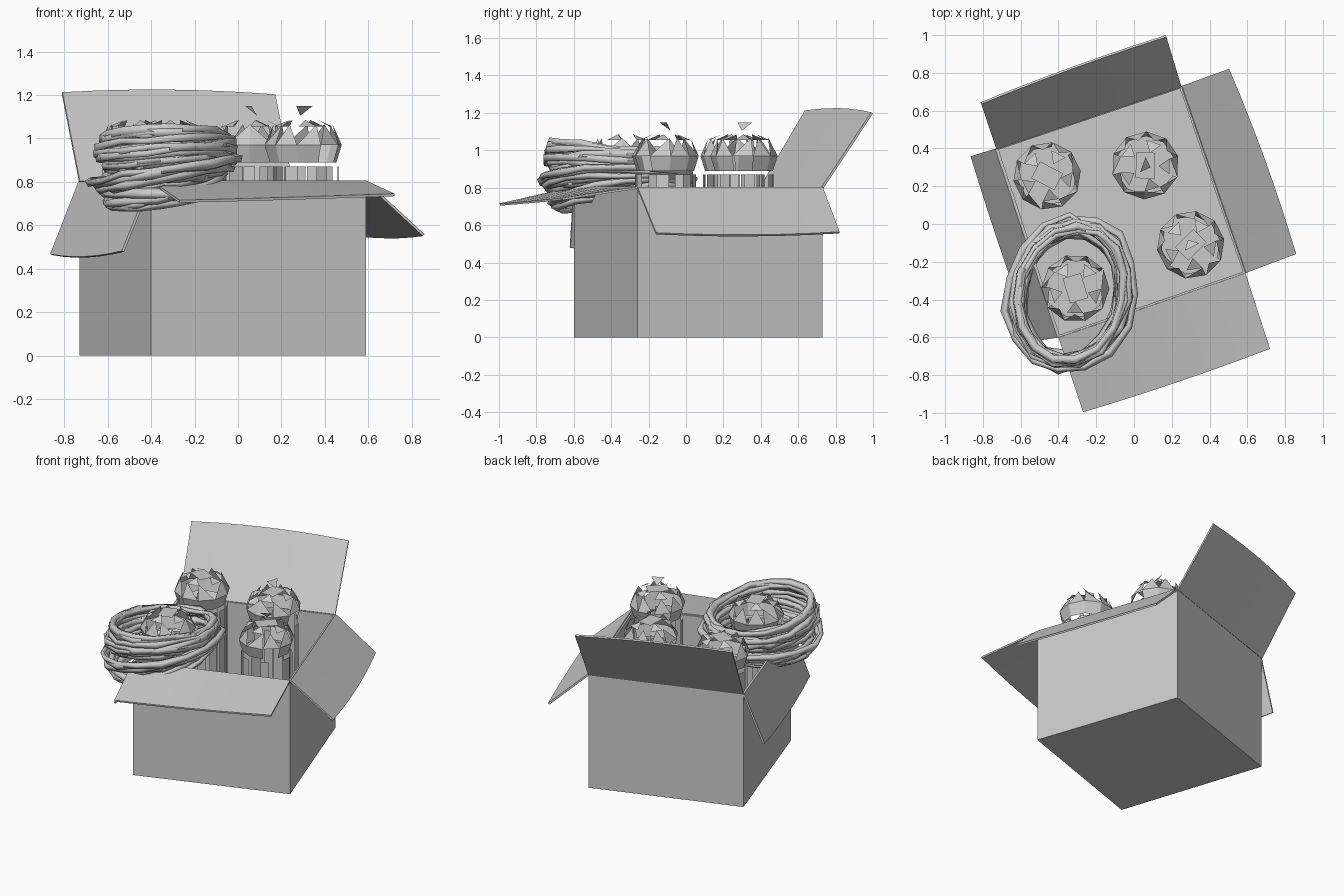
import bpy, bmesh, math, random
from mathutils import Vector

if "Cube" in bpy.data.objects:
    bpy.data.objects.remove(bpy.data.objects["Cube"])

random.seed(7)


def make(name, verts, faces, thick=0.0, offset=-1):
    me = bpy.data.meshes.new(name)
    me.from_pydata([tuple(v) for v in verts], [], faces)
    bm = bmesh.new()
    bm.from_mesh(me)
    bmesh.ops.recalc_face_normals(bm, faces=bm.faces)
    bm.to_mesh(me)
    bm.free()
    ob = bpy.data.objects.new(name, me)
    bpy.context.collection.objects.link(ob)
    if thick:
        m = ob.modifiers.new("thickness", 'SOLIDIFY')
        m.thickness, m.offset = thick, offset
    return ob


# open carton, turned about 19 degrees
H = 0.8
corners = {"fl": (-0.40, -0.60), "fr": (0.59, -0.26), "br": (0.25, 0.73), "bl": (-0.73, 0.40)}
c = list(corners.values())
make("carton_floor", [(x, y, 0) for x, y in c] + [(x, y, 0.015) for x, y in c],
     [(3, 2, 1, 0), (4, 5, 6, 7)] + [(i, (i + 1) % 4, (i + 1) % 4 + 4, i + 4) for i in range(4)])
mid = Vector((-0.07, 0.065))
inner = [mid + (Vector(p) - mid) * 0.98 for p in c]
rings = [[(x, y, 0.005) for x, y in c], [(x, y, H) for x, y in c],
         [(x, y, H) for x, y in inner], [(x, y, 0.015) for x, y in inner]]
make("carton_walls", sum(rings, []),
     [(r * 4 + i, r * 4 + (i + 1) % 4, r * 4 + 4 + (i + 1) % 4, r * 4 + 4 + i)
      for r in range(3) for i in range(4)])


# folded flaps, outer edge slightly bowed
def flap(name, a, b, outer_a, outer_b, bow):
    n, verts = 6, []
    a, b = Vector((*corners[a], H)), Vector((*corners[b], H))
    oa, ob_ = Vector(outer_a), Vector(outer_b)
    out = ((oa + ob_) - (a + b)).normalized()
    for i in range(n + 1):
        t = i / n
        verts += [a.lerp(b, t), oa.lerp(ob_, t) + out * bow * 4 * t * (1 - t)]
    make(name, verts, [(2 * i, 2 * i + 1, 2 * i + 3, 2 * i + 2) for i in range(n)], 0.012, 0)


flap("flap_back", "bl", "br", (-0.81, 0.64, 1.21), (0.17, 0.995, 1.20), 0.02)
flap("flap_right", "br", "fr", (0.50, 0.82, 0.56), (0.855, -0.16, 0.555), 0.02)
flap("flap_front", "fl", "fr", (-0.27, -0.995, 0.71), (0.72, -0.66, 0.74), 0.01)
flap("flap_left", "bl", "fl", (-0.86, 0.36, 0.465), (-0.53, -0.62, 0.48), 0.02)


# broken canister: separate staves below, faceted dome with gaps above
def canister(name, cx, cy, loose_cap):
    phase = random.uniform(0, 6.28)

    def P(r, k, z, n=10):
        a = phase + math.tau * k / n
        return (cx + r * math.cos(a), cy + r * math.sin(a), z)

    verts, faces = [], []

    def face(*pts):
        faces.append(tuple(range(len(verts), len(verts) + len(pts))))
        verts.extend(pts)

    for k in range(14):
        if k % 2 == 0 or random.random() < 0.15:
            w = random.uniform(0.7, 1.0)
            face(P(0.165, k, 0.02, 14), P(0.165, k + w, 0.02, 14),
                 P(0.165, k + w, 0.87, 14), P(0.165, k, 0.87, 14))
    make(name + "_staves", verts, faces)
    verts, faces = [], []
    for k in range(10):
        # lower band
        if k not in (3, 8):
            face(P(0.155, k, 0.89), P(0.155, k + 1, 0.89), P(0.18, k + 1, 0.97), P(0.18, k, 0.97))
        # pointed shoulder pieces
        face(P(0.18, k, 0.97), P(0.18, k + 1, 0.97), P(0.137, k + random.choice((0, 0.5, 1)), 1.065))
        if k % 2 == 0:
            face(P(0.137, k, 1.055), P(0.137, k + 1, 1.055), P(0.07, k + 0.5, 1.085))
    # top plate and optional raised chip
    face(*[P(0.085, k, 1.075) for k in (0, 2, 5, 7)])
    if loose_cap:
        face(P(0.045, 1, 1.15), P(0.045, 5, 1.15), P(0.03, 8, 1.105))
    make(name + "_dome", verts, faces)


for i, (x, y, cap) in enumerate([(-0.46, 0.255, False), (0.06, 0.31, True),
                                 (0.30, -0.11, True), (-0.31, -0.34, False)]):
    canister(f"canister_{i + 1}", x, y, cap)

# coil of rope draped over the near left corner
cu = bpy.data.curves.new("rope_coil", 'CURVE')
cu.dimensions = '3D'
cu.bevel_depth, cu.bevel_resolution = 0.024, 0
cu.use_fill_caps = True
turns, per = 20, 15
u, v = Vector((0.24, 0.97)), Vector((0.97, -0.24))
pts = []
for t in range(turns):
    level = random.uniform(-0.1, 0.1) + 2 * t / (turns - 1) - 1
    r0 = random.uniform(-0.04, 0.035) - 0.035 * level * level
    ph, lean = random.uniform(0, 6.28), random.uniform(-0.03, 0.03)
    for k in range(per):
        a = math.tau * (k + 0.03 * t) / per
        r = r0 + random.uniform(-0.012, 0.012)
        p = Vector((-0.335, -0.37)) + u * math.cos(a) * (0.385 + r) + v * math.sin(a) * (0.305 + r)
        dx, dy = p.x + 0.335, p.y + 0.37
        half = 0.14 - 0.10 * dy - 0.07 * dx
        z = 0.875 + 0.09 * dx + level * half + lean * math.sin(a + ph) + random.uniform(-0.01, 0.01)
        pts.append((p.x, p.y, z))
sp = cu.splines.new('POLY')
sp.points.add(len(pts) - 1)
for q, p in zip(sp.points, pts):
    q.co = (*p, 1)
    q.radius = random.uniform(0.65, 1.15)
rope = bpy.data.objects.new("rope_coil", cu)
bpy.context.collection.objects.link(rope)
